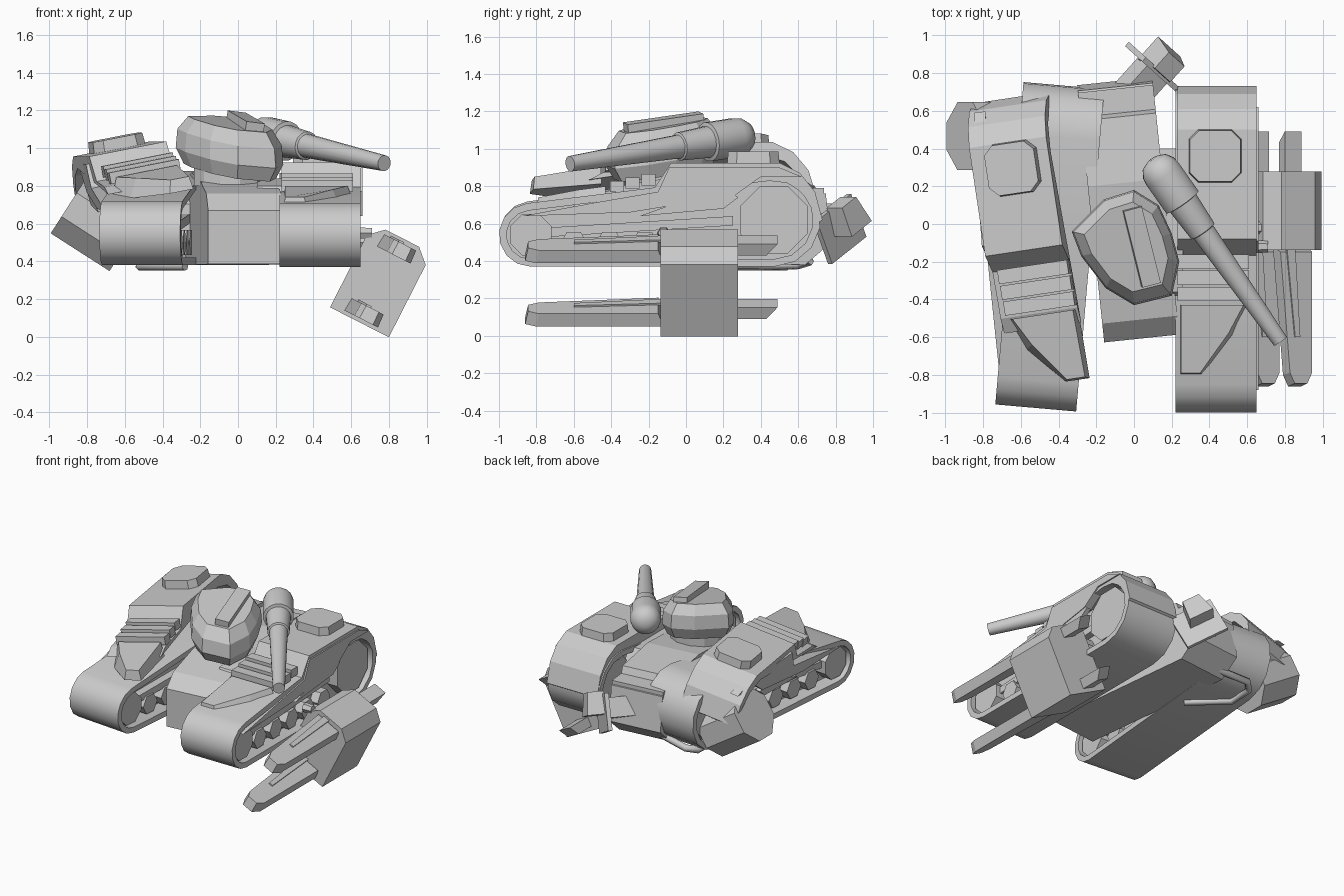
import bpy, bmesh
from math import radians, sin, cos, pi
from mathutils import Matrix, Vector

if "Cube" in bpy.data.objects:
    bpy.data.objects.remove(bpy.data.objects["Cube"])

T = lambda x, y, z: Matrix.Translation((x, y, z))
R = lambda deg, ax: Matrix.Rotation(radians(deg), 4, ax)
I = Matrix.Identity(4)
MIRROR = Matrix.Diagonal((-1, 1, 1, 1))


def loft(name, loops, m=I, ring=False, smooth=False):
    """Skin a series of equal-length loops; cap the ends or close into a ring."""
    bm = bmesh.new()
    vs = [[bm.verts.new(m @ Vector(p)) for p in lp] for lp in loops]
    n = len(loops[0])
    pairs = list(zip(vs, vs[1:])) + ([(vs[-1], vs[0])] if ring else [])
    for a, b in pairs:
        for i in range(n):
            j = (i + 1) % n
            bm.faces.new((a[i], a[j], b[j], b[i]))
    if not ring:
        bm.faces.new(vs[0])
        bm.faces.new(vs[-1])
    bmesh.ops.recalc_face_normals(bm, faces=bm.faces)
    me = bpy.data.meshes.new(name)
    bm.to_mesh(me)
    bm.free()
    ob = bpy.data.objects.new(name, me)
    bpy.context.collection.objects.link(ob)
    if smooth:
        bpy.ops.object.select_all(action='DESELECT')
        ob.select_set(True)
        bpy.context.view_layer.objects.active = ob
        bpy.ops.object.shade_smooth_by_angle(angle=radians(35))
    return ob


def side(name, yz, x0, x1, m=I):
    return loft(name, [[(x, y, z) for y, z in yz] for x in (x0, x1)], m)


def plan(name, xy, z0, z1, m=I, taper=1.0):
    cx = sum(p[0] for p in xy) / len(xy)
    cy = sum(p[1] for p in xy) / len(xy)
    top = [(cx + (x - cx) * taper, cy + (y - cy) * taper, z1) for x, y in xy]
    return loft(name, [[(x, y, z0) for x, y in xy], top], m)


def box(name, c, s, m=I):
    x, y, z = (v / 2 for v in s)
    return plan(name, [(-x, -y), (x, -y), (x, y), (-x, y)], -z, z, m @ T(*c))


def lathe(name, prof, n, m=I, smooth=False):
    """Revolve (radius, height) pairs about local z."""
    return loft(name, [[(r * cos(2 * pi * (i + .5) / n), r * sin(2 * pi * (i + .5) / n), h)
                        for i in range(n)] for r, h in prof], m, smooth=smooth)


# track pods: hollow belt, web plate, sprockets and road wheels
def belt(inset):
    pts = []
    for (cy, cz, r), a0, a1 in (((.47, .62, .25), -90, 97), ((-.83, .54, .17), 97, 270)):
        for i in range(8):
            a = radians(a0 + (a1 - a0) * i / 7)
            pts.append((cy + (r - inset) * cos(a), cz + (r - inset) * sin(a)))
    return pts


def track(prefix, m):
    at = lambda x, pts: [(x, y, z) for y, z in pts]
    o, i = belt(0), belt(.04)
    loft(prefix + "_track_belt", [at(.22, o), at(.65, o), at(.65, i), at(.22, i)], m, True, True)
    side(prefix + "_track_web", belt(.03), .34, .54, m)
    for nm, y, z, r in (("front_sprocket", -.83, .54, .12), ("rear_sprocket", .47, .62, .195)):
        lathe(f"{prefix}_{nm}", [(r, -.19), (r, .19)], 8, m @ T(.435, y, z) @ R(90, 'Y'))
    for k in range(5):
        lathe(f"{prefix}_road_wheel_{k}", [(.075, -.17), (.075, .17)], 6,
              m @ T(.435, -.6 + k * .19, .49) @ R(90, 'Y'))
    side(prefix + "_track_rail", [(-.72, .53), (.25, .59), (.25, .64), (-.72, .58)], .28, .59, m)


# armour shell sitting over each pod, with louvres, fender and hatch
def armour(prefix, m, ms):
    side(prefix + "_armour_shell", [(-.5, .72), (-.42, .76), (-.17, .79), (-.08, .925), (.5, .925),
         (.61, .87), (.69, .77), (.73, .62), (.7, .6), (.66, .72), (.56, .82), (.42, .86)], .23, .65, m)
    side(prefix + "_side_skirt", [(-.88, .64), (-.5, .71), (-.15, .77), (-.09, .9), (.5, .9), (.62, .85),
         (.4, .85), (.26, .75), (-.3, .66)], .6, .66, ms)
    side(prefix + "_lower_skirt", [(-.25, .64), (.2, .8), (.28, .74), (.2, .68)], .62, .655, ms)
    for k in range(3):
        box(f"{prefix}_louvre_{k}", (.42, -.2 - .085 * k, .835 - .018 * k), (.38, .075, .06), m)
    loft(prefix + "_fender", [
        [(.24, -.43, .7), (.62, -.43, .7), (.55, -.6, .68), (.37, -.8, .67), (.24, -.8, .67)],
        [(.25, -.43, .8), (.58, -.43, .8), (.5, -.58, .78), (.35, -.79, .74), (.25, -.79, .74)]], m)
    a, b = .14, .09
    plan(prefix + "_hatch", [(-b, -a), (b, -a), (a, -b), (a, b), (b, a), (-b, a), (-a, b), (-a, -b)],
         .92, .985, m @ T(.43, .36, 0), .96)


track("right", I)
armour("right", I, I)
track("left", T(-.445, -.11, .01) @ R(-5, 'Z') @ T(.435, .13, 0) @ MIRROR)
OFF = R(-11, 'Y') @ T(.43, .12, -.8) @ MIRROR
armour("left", T(-.545, -.175, .875) @ R(8.5, 'Z') @ OFF, T(-.56, -.13, .86) @ R(4, 'Z') @ OFF)

# central hull
H = T(-.03, .07, 0) @ R(6, 'Z')
side("hull", [(-.68, .385), (-.68, .67), (-.58, .76), (-.3, .82), (.15, .87), (.5, .84), (.52, .79),
              (.66, .76), (.69, .5), (.55, .38)], -.2, .2, H)
box("hull_rear_plate", (0, .57, .72), (.4, .16, .14), H)
side("hull_shoulder", [(-.42, .7), (-.36, .8), (-.12, .84), (.3, .84), (.4, .7)], .1, .26)

# bent pipe under the rear
pipe = bpy.data.curves.new("exhaust_pipe", 'CURVE')
pipe.dimensions = '3D'
pipe.bevel_depth = .025
pipe.bevel_resolution = 1
pipe.use_fill_caps = True
sp = pipe.splines.new('POLY')
path = [(-.1, .6, .44), (-.46, .66, .4), (-.52, .6, .38), (-.52, .42, .375), (-.28, .2, .375)]
sp.points.add(len(path) - 1)
for p, c in zip(sp.points, path):
    p.co = (*c, 1)
bpy.context.collection.objects.link(bpy.data.objects.new("exhaust_pipe", pipe))

# turret, tilted down to the front right
lathe("turret_ring", [(.2, .8), (.2, .92)], 12, T(-.04, -.1, 0))
out = [(-.33, -.04), (-.16, .13), (0, .18), (.13, .1), (.2, -.05), (.24, -.2), (.2, -.38), (0, -.43),
       (-.15, -.34), (-.28, -.17)]


def turret_loop(s, z):
    return [(-.03 + (x + .03) * s, -.11 + (y + .11) * s, z + .14 * (y + .1) * s - .12 * (x + .03) * s)
            for x, y in out]


loft("turret", [turret_loop(.86, .88), turret_loop(1, .96), turret_loop(.97, 1.06),
                turret_loop(.78, 1.135)])
box("turret_top_strip", (0, 0, 0), (.1, .42, .05), T(.04, -.12, 1.14) @ R(14, 'Z') @ R(8, 'X') @ R(7, 'Y'))

# gun lying loose on the deck
start, end = Vector((.13, .295, 1.065)), Vector((.775, -.62, .92))
d = end - start
L = d.length
G = Matrix.Translation(start) @ d.to_track_quat('Z', 'Y').to_matrix().to_4x4()
lathe("gun_barrel", [(.03, -.06), (.075, -.04), (.1, 0), (.106, .04), (.106, .22), (.086, .225),
                     (.076, .41), (.064, .415), (.042, L)], 16, G, True)

# detached launcher box with two pairs of prongs on the ground
B = T(.757, .07, .3) @ R(27, 'Y')
sec = [(-.175, -.25), (.175, -.25), (.175, .18), (.1, .25), (-.1, .25), (-.175, .18)]
loft("launcher_box", [[(x, y, z) for x, z in sec] for y in (-.207, .207)], B)
for nm, z in (("upper", .19), ("lower", -.19)):
    P = B @ T(-.01, -.07, z)
    plan(nm + "_prong", [(-.09, -.12), (.11, -.12), (.11, -.8), (.08, -.86), (.0, -.86), (-.03, -.8)],
         -.04, .035, P, .94)
    plan(nm + "_prong_rib", [(-.05, -.12), (0, -.12), (.03, -.6), (.0, -.6)], .03, .045, P)
    side(nm + "_rear_bar", [(.2, -.03), (.43, -.03), (.49, .04), (.2, .04)], -.06, .04, P)

# fallen eight-sided drum at the rear left, its end face turned up and outwards
lathe("drum", [(.195, 0), (.195, .37)], 8, T(-.895, .465, .7) @ R(122.7, 'Y'))

# broken bracket behind the hull
K = T(.1, .83, .59) @ R(-42, 'Z') @ R(28, 'Y')
box("bracket_plate", (.02, 0, -.01), (.31, .03, .26), K)
box("bracket_arm", (0, -.1, .02), (.16, .22, .14), K)
plan("bracket_block", [(-.09, -.08), (.09, -.08), (.09, .08), (-.09, .08)], -.06, .1, K @ T(0, .06, .04), .7)

# small links on the right pod's outer side
for k in range(3):
    lathe(f"side_stub_{k}", [(.035, 0), (.03, .07)], 6, T(.64, -.12 + k * .1, .55 - .05 * k) @ R(90, 'Y'))
